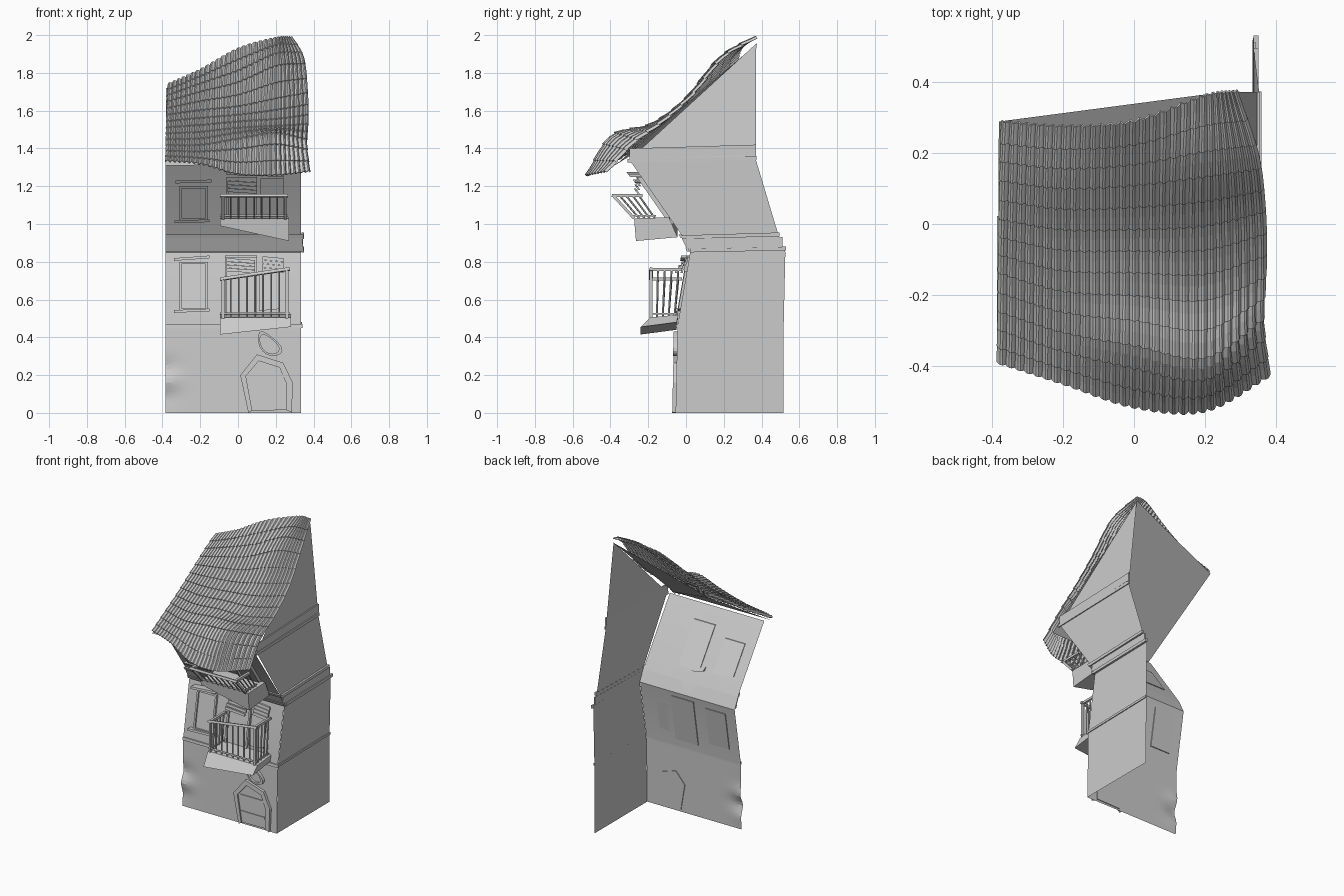
import bpy, bmesh, math
from mathutils import Vector

if "Cube" in bpy.data.objects:
    bpy.data.objects.remove(bpy.data.objects["Cube"])

XL, XR = -0.385, 0.333
# height, front y, back y, x of the right wall at each storey break
LEVELS = [(0, -.055, .515, .333), (.46, -.045, .517, .334), (.85, .022, .526, .336),
          (.94, -.022, .49, .337), (1.34, -.30, .37, .352)]


def finish(name, bm, thick=0):
    bmesh.ops.recalc_face_normals(bm, faces=bm.faces)
    me = bpy.data.meshes.new(name)
    bm.to_mesh(me)
    bm.free()
    ob = bpy.data.objects.new(name, me)
    bpy.context.collection.objects.link(ob)
    if thick:
        m = ob.modifiers.new("thickness", 'SOLIDIFY')
        m.thickness, m.offset = thick, 0
    return ob


def poly(bm, pts):
    return bm.faces.new([bm.verts.new(p) for p in pts])


def hexa(bm, a, b):
    """Closed solid between two matching outlines."""
    va, vb = [bm.verts.new(p) for p in a], [bm.verts.new(p) for p in b]
    bm.faces.new(va)
    bm.faces.new(vb[::-1])
    n = len(va)
    for i in range(n):
        bm.faces.new((va[i], vb[i], vb[(i + 1) % n], va[(i + 1) % n]))


def bar(bm, p, q, w, sides=4):
    p, q = Vector(p), Vector(q)
    d = (q - p).normalized()
    u = d.cross(Vector((0, .3, 1)) if abs(d.z) < .8 else Vector((0, 1, 0))).normalized()
    v = d.cross(u)
    ring = [(u * math.cos(t) + v * math.sin(t)) * w * .7
            for t in (math.tau * (i + .5) / sides for i in range(sides))]
    hexa(bm, [p + r for r in ring], [q + r for r in ring])


def wy(z):
    """Front wall y at height z."""
    for (z0, y0, *_), (z1, y1, *_) in zip(LEVELS, LEVELS[1:]):
        if z <= z1:
            break
    return y0 + (y1 - y0) * (z - z0) / (z1 - z0)


def wall_box(bm, x0, x1, z0, z1, t, skew=0, base=0):
    """Slab lying on the leaning front wall; skew lifts its right end."""
    q = [(x0, z0), (x1, z0 + skew), (x1, z1 + skew), (x0, z1)]
    hexa(bm, [(x, wy(z) - base, z) for x, z in q], [(x, wy(z) - base - t, z) for x, z in q])


# Front wall, with crumpled plaster at the lower left
bm = bmesh.new()
zs = [.46 * i / 20 for i in range(21)] + [l[0] for l in LEVELS[2:]]
xs = [XL + (XR - XL) * (i / 16) ** 2 for i in range(17)]
grid = []
for z in zs:
    row = []
    for x in xs:
        d = math.exp(-((x - XL) / .07) ** 2 - ((z - .18) / .1) ** 2)
        row.append(bm.verts.new((x, wy(z) + .018 * d * math.sin(z * 30), z)))
    grid.append(row)
for a, b in zip(grid, grid[1:]):
    for i in range(16):
        bm.faces.new((a[i], a[i + 1], b[i + 1], b[i])).smooth = True
ob = finish("front_wall", bm)
bpy.context.view_layer.objects.active = ob
ob.select_set(True)
bpy.ops.object.shade_smooth_by_angle(angle=math.radians(12))

# Right wall with inward-leaning gable
bm = bmesh.new()
for (z0, f0, b0, x0), (z1, f1, b1, x1) in zip(LEVELS, LEVELS[1:]):
    poly(bm, [(x0, f0, z0), (x0, b0, z0), (x1, b1, z1), (x1, f1, z1)])
poly(bm, [(.352, -.30, 1.34), (.352, .37, 1.34), (.29, .372, 1.955)])
finish("right_wall", bm)

# Storey bands on both walls
bm = bmesh.new()
for z0, z1, t in ((.45, .47, .008), (.855, .875, .014), (.875, .925, .008), (.925, .945, .014)):
    wall_box(bm, XL, XR + t, z0, z1, t)
for x, z, h, f, b, t, rise in (
        (.334, .455, .015, -.05, .517, .006, .01), (.336, .85, .02, .02, .53, .014, .01),
        (.336, .87, .05, .0, .51, .007, .01), (.336, .92, .02, -.02, .495, .014, .015),
        (.350, 1.325, .02, -.31, .373, .008, .015), (.346, 1.345, .055, -.30, .371, .008, .02)):
    o = [(f, z), (b, z + rise), (b, z + h + rise), (f, z + h)]
    hexa(bm, [(x, y, k) for y, k in o], [(x + t, y, k) for y, k in o])
finish("storey_bands", bm)

# Flat roof underlay
bm = bmesh.new()
poly(bm, [(-.38, .288, 1.72), (.29, .376, 1.955), (.352, -.37, 1.315), (-.383, -.385, 1.31)])
finish("roof_underlay", bm)

# Roof surface controls, one column per x, ridge to eave
COL_X = [(-.377, -.379, -.381, -.383, -.384, -.386), (-.2,) * 6, (0,) * 6, (.2,) * 6,
         (.29, .35, .37, .373, .37, .385)]
COL_Y = [(.285, .15, .01, -.12, -.26, -.39), (.272, .13, -.02, -.17, -.32, -.45),
         (.285, .14, -.02, -.18, -.36, -.515), (.358, .17, -.01, -.19, -.395, -.525),
         (.37, .19, .03, -.13, -.28, -.425)]
COL_Z = [(1.745, 1.665, 1.575, 1.49, 1.41, 1.335), (1.825, 1.725, 1.6, 1.5, 1.41, 1.32),
         (1.935, 1.785, 1.62, 1.52, 1.44, 1.265), (1.992, 1.875, 1.66, 1.53, 1.47, 1.26),
         (1.995, 1.885, 1.69, 1.545, 1.435, 1.28)]
CTRL = [[Vector(p) for p in zip(*c)] for c in zip(COL_X, COL_Y, COL_Z)]


def spline(pts, t):
    p = [pts[0] * 2 - pts[1], *pts, pts[-1] * 2 - pts[-2]]
    s = t * (len(pts) - 1)
    i = max(0, min(int(s), len(pts) - 2))
    s -= i
    a, b, c, d = p[i:i + 4]
    return .5 * (2 * b + (c - a) * s + (2 * a - 5 * b + 4 * c - d) * s * s + (3 * b - a - 3 * c + d) * s ** 3)


def roof(u, v, h):
    def s(a, b):
        return spline([spline(c, b) for c in CTRL], a)
    n = (s(u, v + .01) - s(u, v - .01)).cross(s(u + .01, v) - s(u - .01, v)).normalized()
    return s(u, v) + n * h


# Barrel roof tiles, each row lapping over the one below
bm = bmesh.new()
ROWS, COLS, ARC = 13, 29, 5
for r in range(ROWS):
    for c in range(COLS):
        rows = []
        for v, lift in ((r / ROWS, -.015), (min(1, (r + .56) / ROWS), -.012),
                        (min(1, (r + 1.12) / ROWS), -.008)):
            rows.append([bm.verts.new(roof((c + .02 + .96 * k / ARC) / COLS, v,
                                           lift + .012 * math.sin(math.pi * k / ARC)))
                         for k in range(ARC + 1)])
        for a, b in zip(rows, rows[1:]):
            for k in range(ARC):
                bm.faces.new((a[k], b[k], b[k + 1], a[k + 1]))
finish("roof_tiles", bm, .005)

# Windows and balcony doors: frame, panel, sill and lintel
bm = bmesh.new()


def window(x0, x1, z0, z1, t):
    w = .012
    wall_box(bm, x0, x1, z0, z1, .01, 0, -.006)
    for a, b, c, d in ((x0, x0 + w, z0, z1), (x1 - w, x1, z0, z1),
                       (x0, x1, z0, z0 + w), (x0, x1, z1 - w, z1)):
        wall_box(bm, a, b, c, d, t)


window(-.31, -.16, .54, .80, .015)
window(-.31, -.16, 1.02, 1.20, .025)
window(-.07, .10, .50, .82, .015)
window(-.06, .10, 1.0, 1.25, .025)
for x0, x1, z, t, k in ((-.34, -.15, .53, .03, .008), (-.34, -.15, .805, .045, .014),
                        (-.335, -.15, 1.005, .04, .005), (-.33, -.14, 1.215, .055, .006),
                        (-.07, .10, .82, .045, .0), (-.06, .24, 1.26, .06, -.01)):
    wall_box(bm, x0, x1, z, z + .014, t, k)
finish("windows", bm)

# Hanging awning boards and open shutter leaf
bm = bmesh.new()
for x0, x1, z0, z1, t in ((-.06, .09, .75, .82, .05), (.13, .24, .75, .83, .02),
                          (-.055, .10, 1.17, 1.25, .07)):
    n = 4
    for i in range(n):
        a, b = z0 + (z1 - z0) * i / n, z0 + (z1 - z0) * (i + .95) / n
        wall_box(bm, x0, x1, a, b, .012, -.01, t * (1 - i / n))
wall_box(bm, .11, .22, .54, .74, .012, .01)
wall_box(bm, .12, .24, 1.03, 1.24, .025, .005)
finish("awnings", bm)


# Balconies: flared slab plus railing on three sides
def balcony(name, slab, x0, x1, dz_l, dz_r, foot, top, wall_foot, wall_top, skew):
    bm = bmesh.new()
    hexa(bm, [(x0 - .015, y, z + (dz_l if i in (0, 3) else 0)) for i, (y, z) in enumerate(slab)],
         [(x1 + .02, y, z + (dz_r if i in (0, 3) else 0)) for i, (y, z) in enumerate(slab)])

    def mix(p, q, f):
        return [p[i] + (q[i] - p[i]) * f for i in (0, 1)]

    def pt(x, p, f=1):
        return Vector((x, p[0], p[1] + f * skew * (x - x0) / (x1 - x0)))
    for f in (.12, 1):
        lo, wl = mix(foot, top, f), mix(wall_foot, wall_top, f)
        w = .016 if f == 1 else .009
        g = int(f)
        bar(bm, pt(x0 - .015, lo, g), pt(x1 + .015, lo, g), w)
        for x in (x0, x1):
            bar(bm, pt(x, lo, g), pt(x, wl, g), w)
    n = 8
    for i in range(n + 1):
        x = x0 + (x1 - x0) * i / n
        post = i in (0, n)
        bar(bm, pt(x, foot, 0), pt(x, top), .015 if post else .007, 4 if post else 6)
    for x in (x0, x1):
        for f in (.22, .44, .66, .88):
            bar(bm, pt(x, mix(foot, wall_foot, f), 0), pt(x, mix(top, wall_top, f)), .007, 6)
    finish(name, bm)


balcony("lower_balcony", [(-.24, .415), (-.19, .505), (-.04, .52), (-.05, .44)], -.08, .26, 0, .04,
        (-.185, .50), (-.185, .71), (-.045, .50), (-.02, .71), .05)
balcony("upper_balcony", [(-.265, .95), (-.275, 1.03), (-.09, 1.035), (-.045, .97)], -.08, .25, .04, -.04,
        (-.275, 1.03), (-.385, 1.15), (-.15, 1.03), (-.23, 1.15), 0)

# Crooked pointed door with frame and hinges
outer = [(.055, 0), (.012, .2), (.10, .31), (.24, .265), (.29, .16), (.285, .003)]
inner = [(.075, .012), (.042, .195), (.11, .275), (.22, .24), (.258, .15), (.255, .015)]
bm = bmesh.new()
for i in range(5):
    o = [outer[i], outer[i + 1], inner[i + 1], inner[i]]
    hexa(bm, [(x, wy(z), z) for x, z in o], [(x, wy(z) - .018, z) for x, z in o])
hexa(bm, [(x, wy(z) + .005, z) for x, z in inner], [(x, wy(z) - .008, z) for x, z in inner])
for z in (.08, .19):
    wall_box(bm, .065, .25, z, z + .012, .014)
finish("front_door", bm)

# Bean-shaped window above the door
bm = bmesh.new()


def bean(s, depth):
    out = []
    for i in range(20):
        t = math.tau * i / 20
        a, b = .08 * s * math.cos(t), .045 * s * math.sin(t) * (1 + .15 * math.cos(t))
        b += 2.5 * a * a
        x, z = .16 + a * .7 + b * .7, .36 - a * .7 + b * .7
        out.append((x, wy(z) - depth, z))
    return out


rings = [[bm.verts.new(p) for p in bean(s, d)] for s, d in ((1, 0), (1, .02), (.78, .02), (.78, .004))]
for a, b in zip(rings, rings[1:]):
    for i in range(20):
        j = (i + 1) % 20
        bm.faces.new((a[i], a[j], b[j], b[i]))
bm.faces.new(rings[-1])
finish("bean_window", bm)
